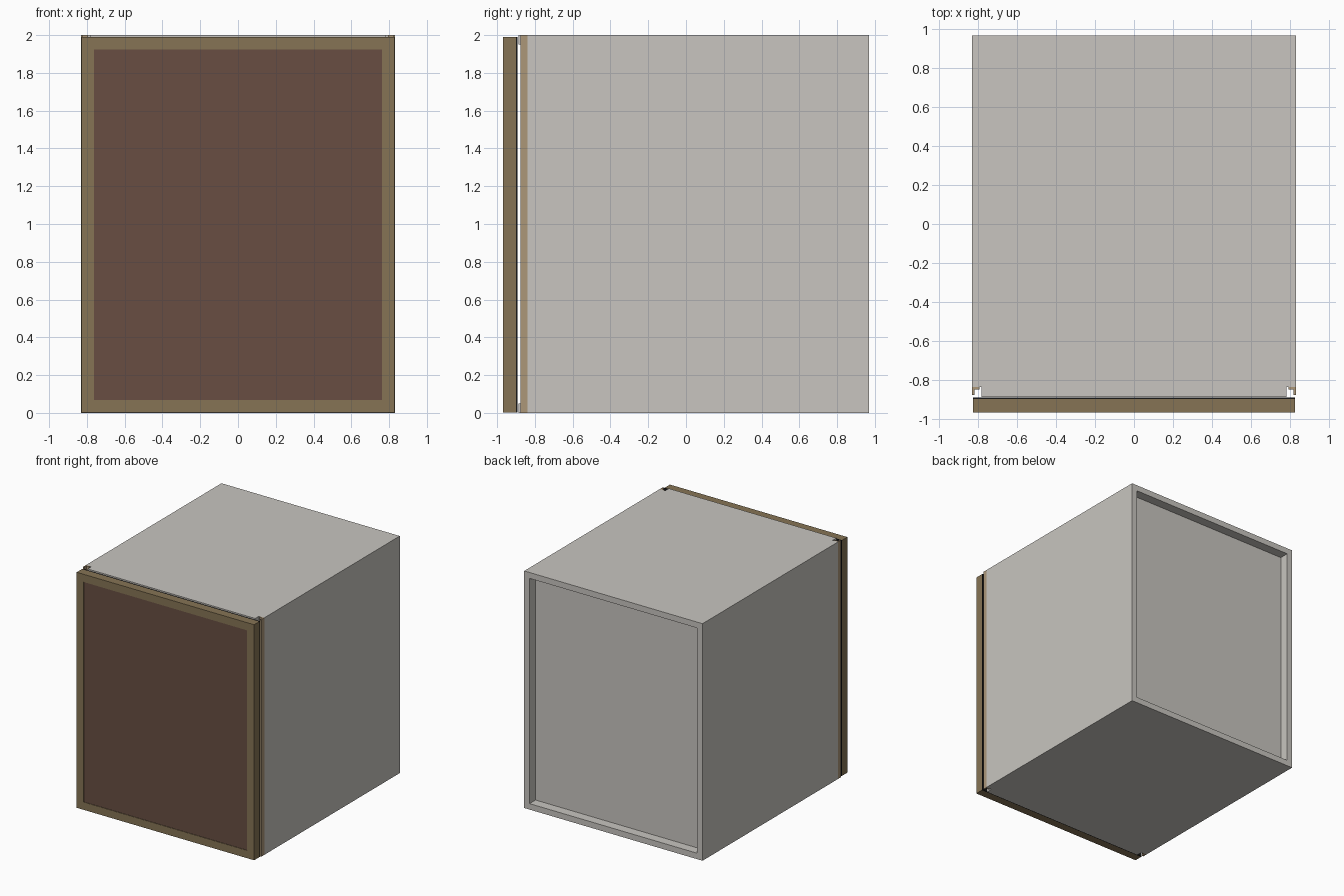
import bpy, bmesh

if "Cube" in bpy.data.objects:
    bpy.data.objects.remove(bpy.data.objects["Cube"])


def material(name, rgb):
    m = bpy.data.materials.new(name)
    m.diffuse_color = (*rgb, 1)
    m.use_nodes = True
    m.node_tree.nodes["Principled BSDF"].inputs["Base Color"].default_value = m.diffuse_color
    return m


GREY = material("warm grey", (0.58, 0.56, 0.525))
OLIVE = material("olive wood", (0.238, 0.174, 0.089))
BROWN = material("brown panel", (0.138, 0.076, 0.054))
TAN = material("tan edging", (0.413, 0.309, 0.191))
BLACK = material("black seal", (0.008, 0.008, 0.008))


def prism(name, outline, z0, z1, mat):
    """Extrude an xy outline from z0 to z1."""
    bm = bmesh.new()
    face = bm.faces.new([bm.verts.new((x, y, z0)) for x, y in outline])
    ext = bmesh.ops.extrude_face_region(bm, geom=[face])
    top = [g for g in ext["geom"] if isinstance(g, bmesh.types.BMVert)]
    bmesh.ops.translate(bm, verts=top, vec=(0, 0, z1 - z0))
    bmesh.ops.recalc_face_normals(bm, faces=bm.faces)
    me = bpy.data.meshes.new(name)
    bm.to_mesh(me)
    bm.free()
    me.materials.append(mat)
    ob = bpy.data.objects.new(name, me)
    bpy.context.collection.objects.link(ob)
    return ob


def box(name, x0, x1, y0, y1, z0, z1, mat):
    return prism(name, [(x0, y0), (x1, y0), (x1, y1), (x0, y1)], z0, z1, mat)


W, B, T = 0.832, 0.968, 0.05      # half width, back, board thickness
I = W - T                         # inner half width
F, N = -0.888, -0.838             # front of boards, back of corner notches

# Side boards, with the right one reaching the full height
box("left_side", -W, -I, N, B, T, 2 - T, GREY)
box("right_side", I, W, N, B, 0, 2, GREY)

# Top and bottom boards, notched at the front corners
outline = [(-I, F), (I, F), (I, B), (-W, B), (-W, N), (-I, N)]
prism("bottom_board", outline, 0, T, GREY)
prism("top_board", outline, 2 - T, 2, GREY)

# Recessed back
box("back_panel", -I, I, B - 0.10, B - 0.08, T, 2 - T, GREY)

# Angled edging strips in the corner notches
for s, side in ((-1, "left"), (1, "right")):
    pts = [(W, N), (W, -0.877), (W - 0.012, -0.877), (W - 0.012, N - 0.012),
           (I + 0.012, N - 0.012), (I + 0.012, N)]
    prism(side + "_edging", [(s * x, y) for x, y in pts], 0, 2, TAN)

# Door: four frame members, thin recessed panel and dark rear seal
D0, D1, DW, R = -0.968, -0.899, 0.828, 0.065
Z0, Z1 = 0.003, 1.99
for s, side in ((-1, "left"), (1, "right")):
    a, b = sorted((s * DW, s * (DW - R)))
    box("door_stile_" + side, a, b, D0, D1, Z0, Z1, OLIVE)
box("door_rail_bottom", -DW + R, DW - R, D0, D1, Z0, Z0 + R, OLIVE)
box("door_rail_top", -DW + R, DW - R, D0, D1, Z1 - R, Z1, OLIVE)
box("door_panel", -DW + R, DW - R, D0 + 0.004, D1, Z0 + R, Z1 - R, BROWN)
box("door_seal", -DW, DW, D1, -0.891, Z0, Z1, BLACK)
